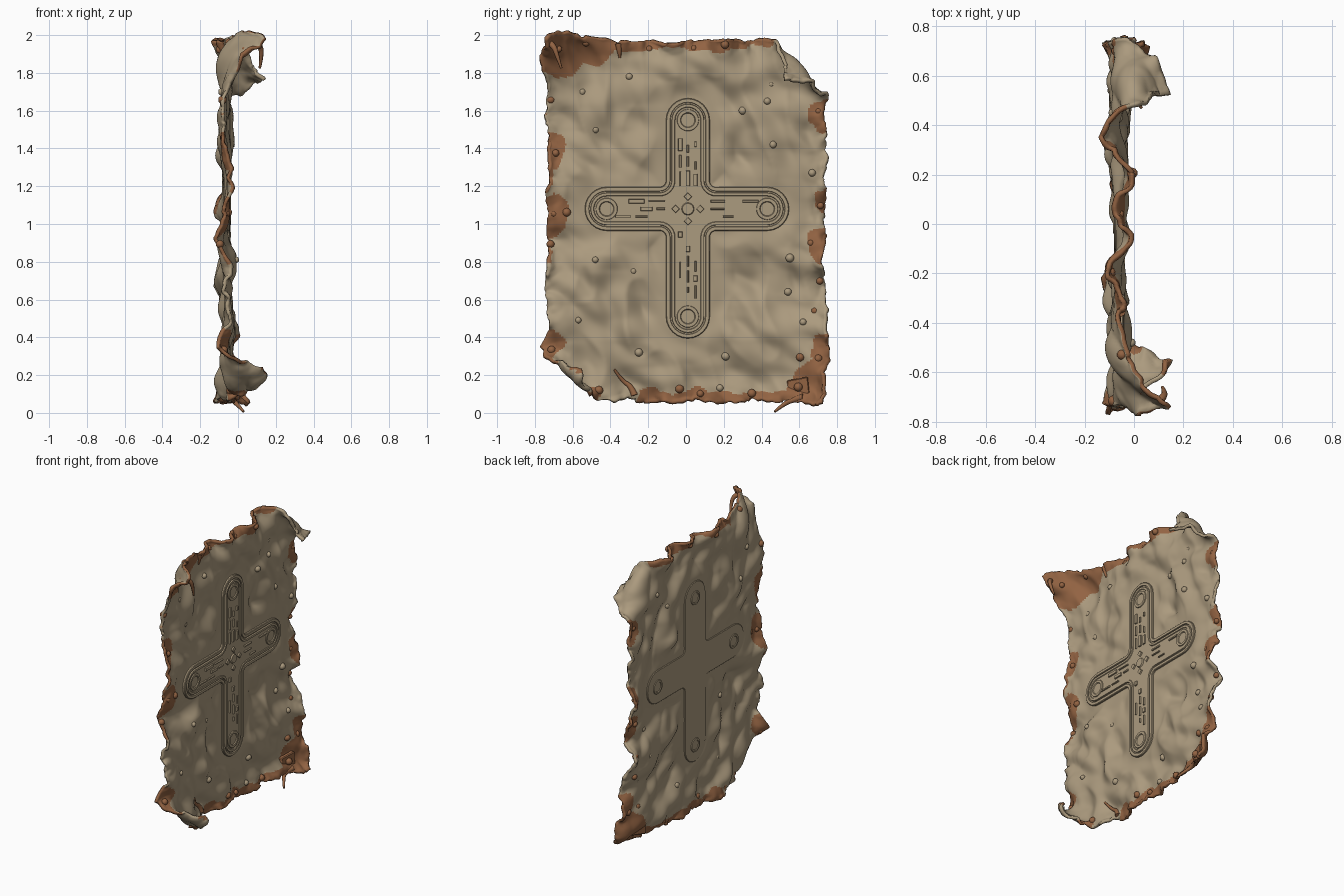
import bpy, bmesh, math, random
from mathutils import Vector, noise

if "Cube" in bpy.data.objects:
    bpy.data.objects.remove(bpy.data.objects["Cube"])

random.seed(4)

def material(name, col):
    m = bpy.data.materials.new(name)
    m.diffuse_color = (*col, 1)
    m.use_nodes = True
    m.node_tree.nodes["Principled BSDF"].inputs["Base Color"].default_value = m.diffuse_color
    return m

TAN = material("weathered tan", (0.41, 0.325, 0.21))
RUST = material("rust brown", (0.29, 0.125, 0.055))

def make(name, bm, mats, angle=35):
    me = bpy.data.meshes.new(name)
    bm.normal_update()
    bm.to_mesh(me)
    bm.free()
    ob = bpy.data.objects.new(name, me)
    bpy.context.collection.objects.link(ob)
    for m in mats:
        me.materials.append(m)
    bpy.ops.object.select_all(action='DESELECT')
    bpy.context.view_layer.objects.active = ob
    ob.select_set(True)
    bpy.ops.object.shade_smooth_by_angle(angle=math.radians(angle))
    return ob

Y0, Y1, Z0, Z1 = -0.73, 0.735, 0.06, 1.965
CY, CZ, X0 = 0.01, 1.08, -0.065
ARMS = {"right": 0.42, "up": 0.47, "left": 0.43, "down": 0.57}   # arm length to cap centre

def nz(y, z, f, k):
    return noise.noise(Vector((y * f, z * f, k)))

def cross_dist(y, z):
    y, z = y - CY, z - CZ
    dh = math.hypot(y - max(-ARMS["left"], min(ARMS["right"], y)), z)
    dv = math.hypot(y, z - max(-ARMS["down"], min(ARMS["up"], z)))
    return min(dh, dv)

def edge_dist(y, z):
    return min(y - Y0, Y1 - y, z - Z0, Z1 - z)

# corner curls: corner y, z, outward direction, roll start from corner, radius, stretch
CURLS = [(Y1, Z1, Vector((0.66, 0.75)), 0.285, 0.10, 1.12),
         (Y0, Z0, Vector((-0.7, -0.71)), 0.245, 0.10, 1.25),
         (Y0, Z1, Vector((-0.62, 0.78)), 0.26, 0.29, 1.45),
         (Y1, Z0, Vector((0.75, -0.66)), 0.36, 0.60, 1.1)]

def surf(y, z, lift=0.0):
    """Crumpled, ragged and curled sheet surface."""
    e = max(edge_dist(y, z), 0)
    flat = min(1, max(0, (cross_dist(y, z) - 0.115) / 0.13))
    crease = 0.5 - abs(nz(y * 1.3 + 0.3 * z, z * 0.8, 4.2, 7))
    h = 0.05 * nz(y, z, 3.6, 1) + 0.03 * nz(y + 0.4 * z, z, 8, 2) + 0.045 * (crease - 0.3)
    h = h * flat + 0.08 * nz(y, z, 7, 5) * math.exp(-e / 0.07) + 0.02 * nz(y, z, 22, 6) * math.exp(-e / 0.03)
    h += lift
    w = math.exp(-e / 0.05)
    yy = y + w * (0.03 * nz(y, z, 9, 11) + 0.014 * nz(y, z, 30, 12))
    zz = z + w * (0.03 * nz(y, z, 9, 13) + 0.014 * nz(y, z, 30, 14))
    p, x = Vector((yy, zz)), X0 + h
    for cy, cz, u, start, r, k in CURLS:
        t = (p - Vector((cy, cz))).dot(u) + start
        if t > 0:
            a = k * t / r
            p = p + u * (r * math.sin(a) - t - h * math.sin(a))
            x = X0 + r * (1 - math.cos(a)) + h * math.cos(a)
            break
    return Vector((x, p.x, p.y))

# rust patches: y, z, radius
PATCHES = [(-0.72, 1.4, .09), (-0.73, 1.05, .11), (-0.66, 1.88, .13), (-0.74, .36, .08),
           (0.74, 1.56, .09), (0.73, .89, .09), (0.68, .12, .15), (0.73, .35, .08), (0.73, 1.1, .05),
           (-0.2, .06, .07), (-0.5, .06, .06), (0.4, .06, .06), (0.05, .06, .07), (-0.5, 1.95, .12)]

def is_rust(y, z):
    n = 0.04 * nz(y, z, 9, 20)
    if any(math.hypot(y - a, z - b) < r + n for a, b, r in PATCHES):
        return 1
    if z > Z1 - 0.045 - n and -0.68 < y < 0.45:
        return 1
    if z < Z0 + 0.045 + n and y > -0.25:
        return 1
    return 1 if min(y - Y0, Y1 - y) < n * 0.8 - 0.002 and z < 1.75 else 0

# crumpled sheet
NY, NZ = 146, 190
bm = bmesh.new()
Y = [Y0 + (Y1 - Y0) * i / NY for i in range(NY + 1)]
Z = [Z0 + (Z1 - Z0) * j / NZ for j in range(NZ + 1)]
g = [[bm.verts.new(surf(y, z)) for z in Z] for y in Y]
for i in range(NY):
    for j in range(NZ):
        f = bm.faces.new((g[i][j], g[i + 1][j], g[i + 1][j + 1], g[i][j + 1]))
        f.material_index = is_rust(Y[i], Z[j])
sheet = make("crumpled_sheet", bm, [TAN, RUST], 60)
mod = sheet.modifiers.new("thickness", 'SOLIDIFY')
mod.thickness, mod.offset = 0.018, 0
bpy.ops.object.modifier_apply(modifier="thickness")
# the back of the upper curled corner stays tan
for k in range(NY * NZ, 2 * NY * NZ):
    i, j = divmod(k - NY * NZ, NZ)
    if Y[i] < -0.4 and Z[j] > 1.72:
        sheet.data.polygons[k].material_index = 0

# cross plate: nested outlines lofted through ridges and grooves
def outline(h, R=0.15, n=12):
    pts = []
    for k, d in enumerate(ARMS.values()):
        a = k * math.pi / 2
        c, s = math.cos(a), math.sin(a)
        loc = [(d + h * math.cos(t), h * math.sin(t))
               for t in (math.pi * (i / n - 0.5) for i in range(n + 1))]
        loc += [(R + (R - h) * math.cos(t), R + (R - h) * math.sin(t))
                for t in (math.pi * (1.5 - 0.5 * i / 6) for i in range(7))]
        pts += [(CY + c * p - s * q, CZ + s * p + c * q) for p, q in loc]
    return pts

TOP, LOW = -0.040, -0.050
bm = bmesh.new()
steps = [(.112, -.080), (.116, -.076), (.116, -.046), (.112, -.042), (.095, -.042), (.093, LOW),
         (.086, LOW), (.084, TOP), (.070, TOP), (.067, -.045)]
rings = [[bm.verts.new((x, y, z)) for y, z in outline(h)] for h, x in steps]
for a, b in zip(rings, rings[1:]):
    for i in range(len(a)):
        j = (i + 1) % len(a)
        bm.faces.new((a[i], a[j], b[j], b[i]))
bm.faces.new(rings[-1])
bm.faces.new(rings[0][::-1])
make("cross_plate", bm, [TAN], 30)

# round bosses on the arm ends and the hub
def boss(bm, y, z, prof, x0, sgn=1, n=28):
    rs = [[bm.verts.new((x0 + sgn * dx, y + r * math.cos(t), z + r * math.sin(t)))
           for t in (2 * math.pi * k / n for k in range(n))] for r, dx in prof]
    for a, b in zip(rs, rs[1:]):
        for i in range(n):
            j = (i + 1) % n
            bm.faces.new((a[i], a[j], b[j], b[i]))
    bm.faces.new(rs[-1])

bm = bmesh.new()
for y, z in ((CY + .42, CZ), (CY - .43, CZ), (CY, CZ + .47), (CY, CZ - .57)):
    boss(bm, y, z, [(.059, -.004), (.056, .005), (.040, .005), (.036, -.001)], -.044)
    boss(bm, y, z, [(.05, -.002), (.047, .005), (.035, .005), (.032, .001)], -.080, -1)
boss(bm, CY, CZ, [(.034, -.003), (.029, .008)], -.044)
bmesh.ops.recalc_face_normals(bm, faces=bm.faces)
make("cross_bosses", bm, [TAN], 30)

# raised dashes and diamonds along the arms, with sloping sides
def bar(bm, y, z, sy, sz, rot=0):
    v = bmesh.ops.create_cube(bm, size=1)["verts"]
    c, s = math.cos(rot), math.sin(rot)
    for p in v:
        e = 0.005 if p.co.x > 0 else 0
        q = p.co.y * (sy - e)
        w = p.co.z * (sz - e)
        p.co = (-.043 + p.co.x * .014, y + c * q - s * w, z + s * q + c * w)

bm = bmesh.new()
for k, d in enumerate(ARMS.values()):
    a = k * math.pi / 2
    c, s = math.cos(a), math.sin(a)
    bar(bm, CY + c * .065, CZ + s * .065, .032, .032, a + math.pi / 4)
    for lane in (-.04, 0, .04):
        t = 0.12
        while t < d - 0.13:
            ln = random.uniform(.03, .09)
            w = random.choice((.011, .014, .024))
            if random.random() < .65:
                m = t + ln / 2
                bar(bm, CY + c * m - s * lane, CZ + s * m + c * lane, ln, w, a)
            t += ln + .02
make("cross_dashes", bm, [TAN], 30)

# studs, standing proud on both faces of the sheet
TAN_STUDS = [(-.48, 1.5), (-.3, 1.78), (.45, 1.74), (.43, 1.65), (.3, 1.6), (.46, 1.42), (.67, 1.27),
             (-.48, .81), (-.28, .75), (.55, .82), (.54, .64), (-.57, .49), (.62, .48), (-.25, .32),
             (.21, .3), (.18, .13), (-.55, 1.7)]
RUST_STUDS = [(.04, 1.93), (-.2, 1.92), (.2, 1.94), (-.69, 1.37), (-.69, 1.05), (-.63, 1.06), (.7, 1.6),
              (.66, .9), (.71, 1.1), (.68, .54), (-.7, .34), (.08, .1), (-.03, .13), (-.46, .12),
              (.69, .3), (-.65, 1.9), (.35, .1), (.6, .3), (-.72, .9), (-.71, 1.65), (-.5, 1.93), (.71, .7)]
for name, pts, mat in (("tan_studs", TAN_STUDS, TAN), ("rust_studs", RUST_STUDS, RUST)):
    bm = bmesh.new()
    for y, z in pts:
        r = random.uniform(.017, .024)
        v = bmesh.ops.create_icosphere(bm, subdivisions=2, radius=r)["verts"]
        bmesh.ops.translate(bm, verts=v, vec=surf(y, z, random.choice((.006, .008, -.004))))
    make(name, bm, [mat], 60)

# torn rusty strands and the hanging hook
def strand(name, pts, mat=RUST):
    cu = bpy.data.curves.new(name, 'CURVE')
    cu.dimensions, cu.bevel_depth, cu.bevel_resolution, cu.use_fill_caps = '3D', 0.016, 2, True
    sp = cu.splines.new('NURBS')
    sp.points.add(len(pts) - 1)
    sp.use_endpoint_u, sp.order_u = True, 3
    for i, (q, p) in enumerate(zip(sp.points, pts)):
        q.co = (*p, 1)
        q.radius = 1.2 - 0.8 * i / (len(pts) - 1)
    ob = bpy.data.objects.new(name, cu)
    bpy.context.collection.objects.link(ob)
    cu.materials.append(mat)

strand("bottom_tear", [surf(y, z, .01) for y, z in ((-.27, .08), (-.29, .14), (-.34, .17), (-.38, .23))])
strand("bottom_hook", [surf(.6, .09), (-.03, .56, .07), (0, .51, .04), (.03, .47, .007)])
tip = surf(-.70, 1.93)
strand("top_hook", [tip, tip + Vector((.025, .02, -.01)), tip + Vector((.03, .04, -.07)),
                    tip + Vector((.02, .06, -.13))])
strand("top_tear", [surf(y, z, .01) for y, z in ((-.38, 1.96), (-.36, 1.92), (-.35, 1.88))])

# square patch plate at the lower corner
bm = bmesh.new()
v = bmesh.ops.create_cube(bm, size=1)["verts"]
pc = surf(.58, .15, .012)
for p in v:
    p.co = pc + Vector((p.co.x * .03 + p.co.y * .03, p.co.y * .11 - p.co.z * .01, p.co.z * .09 + p.co.y * .02))
bmesh.ops.bevel(bm, geom=bm.edges[:], offset=.005, segments=1, affect='EDGES')
s = bmesh.ops.create_icosphere(bm, subdivisions=2, radius=.024)["verts"]
bmesh.ops.translate(bm, verts=s, vec=pc + Vector((.018, 0, 0)))
make("corner_patch", bm, [RUST], 35)
